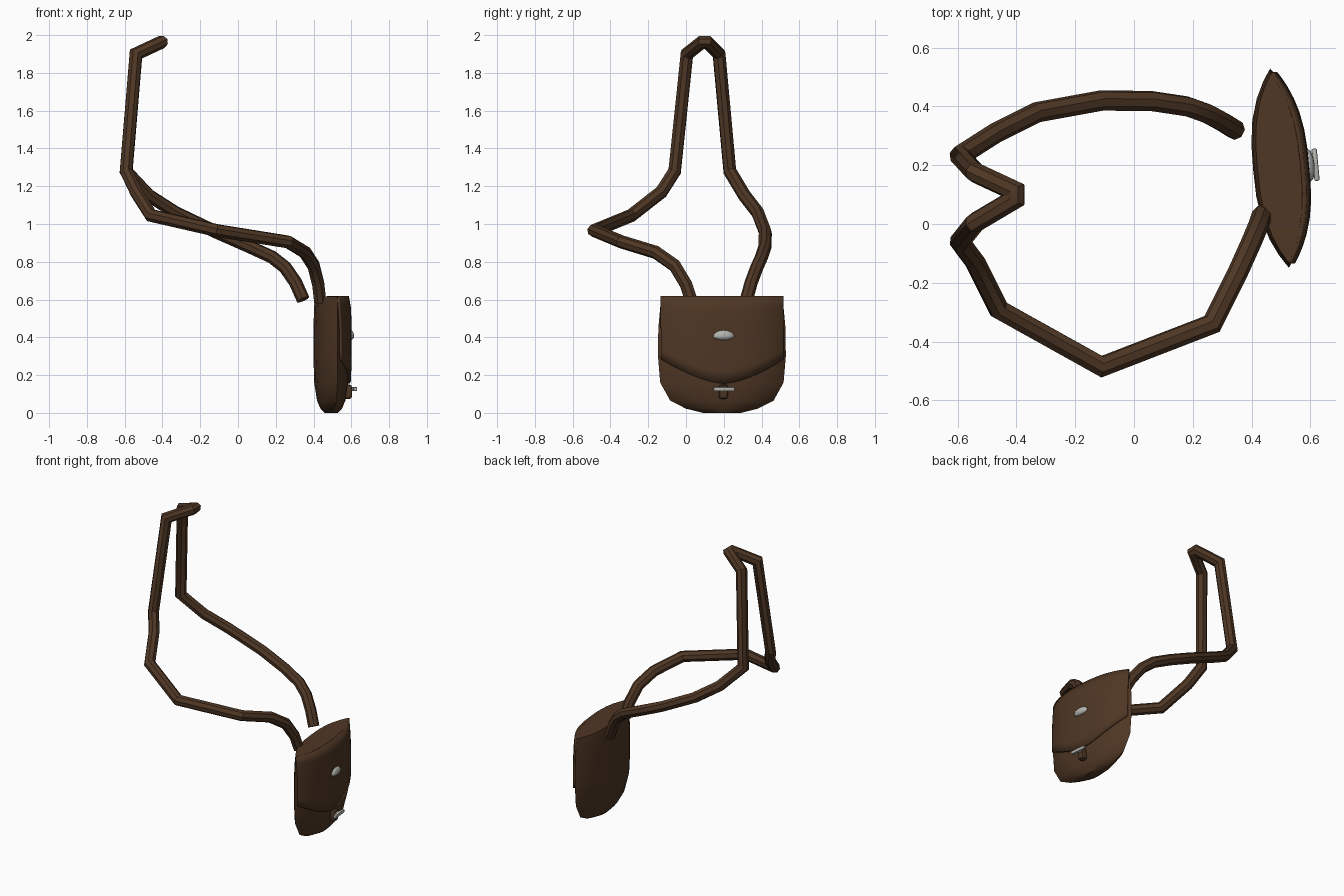
import bpy, bmesh, math
from mathutils import Vector

if "Cube" in bpy.data.objects:
    bpy.data.objects.remove(bpy.data.objects["Cube"])


def material(name, rgb):
    m = bpy.data.materials.new(name)
    m.diffuse_color = (*rgb, 1)
    m.use_nodes = True
    m.node_tree.nodes["Principled BSDF"].inputs["Base Color"].default_value = m.diffuse_color
    return m


LEATHER = material("brown leather", (0.078, 0.038, 0.018))
METAL = material("silver metal", (0.45, 0.45, 0.42))


def finish(name, bm, mat, angle=40):
    bmesh.ops.recalc_face_normals(bm, faces=bm.faces[:])
    me = bpy.data.meshes.new(name)
    bm.to_mesh(me)
    bm.free()
    me.materials.append(mat)
    ob = bpy.data.objects.new(name, me)
    bpy.context.collection.objects.link(ob)
    bpy.ops.object.select_all(action='DESELECT')
    ob.select_set(True)
    bpy.context.view_layer.objects.active = ob
    bpy.ops.object.shade_smooth_by_angle(angle=math.radians(angle))
    return ob


def skin_rings(bm, rings):
    """Bridge closed rings of points and cap both ends."""
    vs = [[bm.verts.new(p) for p in r] for r in rings]
    n = len(vs[0])
    for a, b in zip(vs, vs[1:]):
        for i in range(n):
            j = (i + 1) % n
            bm.faces.new((a[i], a[j], b[j], b[i]))
    bm.faces.new(vs[0])
    bm.faces.new(vs[-1])


# Strap: round tube with mitred corners
PATH = [Vector(p) for p in (
    (.435, .03, .59), (.425, 0, .68), (.40, -.06, .78), (.355, -.16, .85),
    (.265, -.34, .905), (-.11, -.485, .965), (-.46, -.29, 1.045),
    (-.54, -.13, 1.17), (-.592, -.06, 1.28), (-.54, .005, 1.9),
    (-.405, .085, 1.963), (-.405, .112, 1.963), (-.54, .175, 1.9),
    (-.592, .232, 1.28), (-.47, .31, 1.15), (-.33, .38, 1.06),
    (-.11, .42, .955), (.06, .418, .88), (.18, .40, .825),
    (.25, .375, .77), (.305, .345, .69), (.345, .32, .60))]
RADIUS, SIDES = .035, 8
dirs = [(b - a).normalized() for a, b in zip(PATH, PATH[1:])]
side = dirs[0].cross(Vector((0, 1, 0))).normalized()
up = dirs[0].cross(side)
ring = []
for k in range(SIDES):
    t = 2 * math.pi * (k + .5) / SIDES
    ring.append(PATH[0] + RADIUS * (side * math.cos(t) + up * math.sin(t)))
rings = [ring]
for i in range(1, len(PATH)):
    d = dirs[i - 1]
    plane = (d + dirs[i]).normalized() if i < len(dirs) else d
    ring = [p + d * ((PATH[i] - p).dot(plane) / d.dot(plane)) for p in ring]
    rings.append(ring)
bm = bmesh.new()
skin_rings(bm, rings)
finish("strap", bm, LEATHER, 35)

# Bag levels: height, half width, half depth
LEVELS = ((0, .10, .035), (.022, .19, .055), (.065, .275, .072),
          (.16, .328, .086), (.30, .34, .09), (.45, .338, .09),
          (.57, .327, .086), (.617, .322, .075))


def level(z):
    for a, b in zip(LEVELS, LEVELS[1:]):
        if z <= b[0]:
            f = (z - a[0]) / (b[0] - a[0])
            return a[1] + f * (b[1] - a[1]), a[2] + f * (b[2] - a[2])
    return LEVELS[-1][1:]


def bulge(y, z):
    w, t = level(z)
    return t * (1 - min(1, abs(y) / w) ** 2.8)


# Bag body: lens-shaped sections
N = 12
bm = bmesh.new()
rings = []
for z, w, t in LEVELS:
    ys = [-w * math.cos(math.pi * k / N) for k in range(N + 1)]
    front = [(bulge(y, z) * .95, y, z) for y in ys]
    back = [(-bulge(y, z), y, z) for y in ys[-2:0:-1]]
    rings.append(front + back)
skin_rings(bm, rings)
parts = [finish("bag_body", bm, LEATHER)]

# Flap: panel following the front with a curved lower edge
bm = bmesh.new()
cols = []
for k in range(17):
    s = -math.cos(math.pi * k / 16)
    low = .155 + .13 * abs(s) ** 1.6
    col = []
    for r in range(8):
        z = low + (.617 - low) * r / 7
        y = s * .322
        col.append(bm.verts.new((bulge(y, z) + .002, y, z)))
    cols.append(col)
for a, b in zip(cols, cols[1:]):
    for r in range(7):
        bm.faces.new((a[r], b[r], b[r + 1], a[r + 1]))
flap = finish("flap", bm, LEATHER)
mod = flap.modifiers.new("thickness", 'SOLIDIFY')
mod.thickness, mod.offset = .018, 0
parts.append(flap)


def block(name, centre, size, mat, bevel):
    bm = bmesh.new()
    bmesh.ops.create_cube(bm, size=1)
    for v in bm.verts:
        v.co = Vector([c + p * s for c, p, s in zip(centre, v.co, size)])
    bmesh.ops.bevel(bm, geom=bm.edges[:], offset=bevel, segments=2,
                    affect='EDGES', profile=.5)
    parts.append(finish(name, bm, mat))


# Clasp: leather tab, metal post and cross bar
block("clasp_tab", (.083, 0, .112), (.05, .046, .075), LEATHER, .012)
block("clasp_post", (.108, 0, .126), (.03, .03, .02), METAL, .004)
block("clasp_bar", (.123, 0, .126), (.018, .11, .022), METAL, .005)

# Oval metal stud on the flap
bm = bmesh.new()
bmesh.ops.create_uvsphere(bm, u_segments=12, v_segments=8, radius=1)
for v in bm.verts:
    x, y, z = v.co
    v.co = (.1 + .02 * x, .056 * y, .405 + z * (.033 if z > 0 else .02))
parts.append(finish("flap_stud", bm, METAL))

# Bag hangs slightly turned
for ob in parts:
    ob.location = (.495, .19, 0)
    ob.rotation_euler.z = math.radians(5.4)
